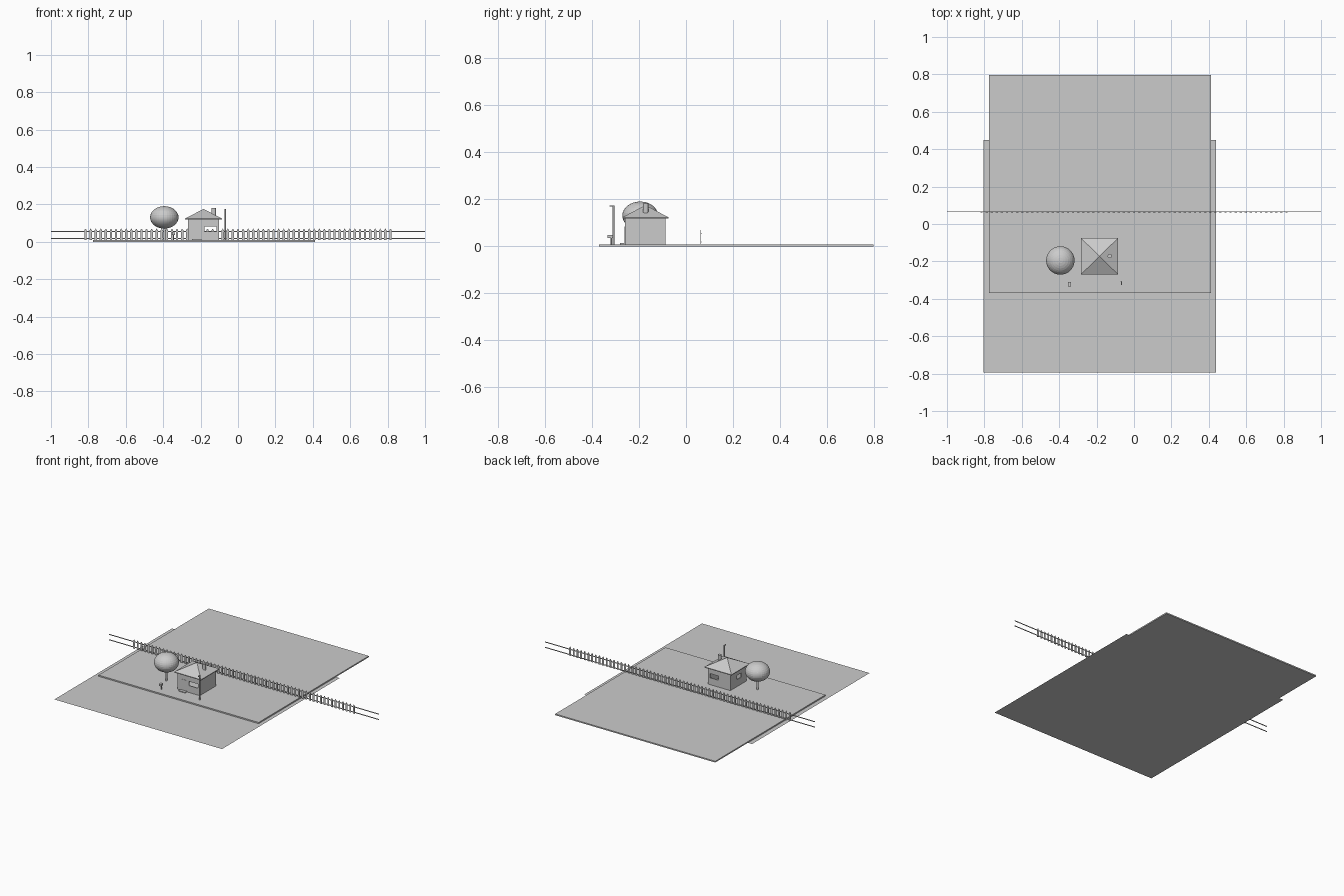
import bpy, bmesh, math
from mathutils import Matrix

if "Cube" in bpy.data.objects:
    bpy.data.objects.remove(bpy.data.objects["Cube"])


def finish(name, bm):
    bmesh.ops.recalc_face_normals(bm, faces=bm.faces[:])
    me = bpy.data.meshes.new(name)
    bm.to_mesh(me)
    bm.free()
    ob = bpy.data.objects.new(name, me)
    bpy.context.collection.objects.link(ob)
    return ob


def box(name, x0, x1, y0, y1, z0, z1):
    bm = bmesh.new()
    m = Matrix.Translation(((x0 + x1) / 2, (y0 + y1) / 2, (z0 + z1) / 2)) \
        @ Matrix.Diagonal((x1 - x0, y1 - y0, z1 - z0, 1))
    bmesh.ops.create_cube(bm, size=1, matrix=m)
    return finish(name, bm)


def cyl(name, x, y, z0, z1, r, n=12):
    bm = bmesh.new()
    bmesh.ops.create_cone(bm, cap_ends=True, segments=n, radius1=r, radius2=r,
                          depth=z1 - z0,
                          matrix=Matrix.Translation((x, y, (z0 + z1) / 2)))
    return finish(name, bm)


def cut(target, *dims):
    c = box("cutter", *dims)
    c.hide_render = True
    c.hide_set(True)
    m = target.modifiers.new("cut", 'BOOLEAN')
    m.operation = 'DIFFERENCE'
    m.solver = 'EXACT'
    m.object = c


# ground sheet and raised lawn slab
bm = bmesh.new()
bm.faces.new([bm.verts.new(p) for p in
              ((-.805, -.795, 0), (.438, -.795, 0), (.438, .45, 0), (-.805, .45, 0))])
finish("ground_sheet", bm)
G = 0.009
box("lawn", -.775, .412, -.37, .797, 0.0005, G)

# hollow house walls with window openings
walls = box("house_walls", -.268, -.101, -.26, -.087, G - .002, .121)
cut(walls, -.262, -.107, -.254, -.093, -.05, .2)
cut(walls, -.18, -.116, -.3, -.05, .055, .083)
cut(walls, -.3, -.24, -.205, -.155, .055, .083)
box("door", -.242, -.2, -.2615, -.259, G, .085)
box("door_step", -.245, -.195, -.281, -.26, G - .001, .014)

# pyramid roof with a thin eave
bm = bmesh.new()
x0, x1, y0, y1 = -.284, -.085, -.27, -.075
corners = ((x0, y0), (x1, y0), (x1, y1), (x0, y1))
low = [bm.verts.new((x, y, .119)) for x, y in corners]
top = [bm.verts.new((x, y, .124)) for x, y in corners]
apex = bm.verts.new((-.1845, -.1725, .176))
bm.faces.new(low)
for i in range(4):
    j = (i + 1) % 4
    bm.faces.new((low[i], low[j], top[j], top[i]))
    bm.faces.new((top[i], top[j], apex))
finish("roof", bm)
cyl("chimney", -.13, -.1715, .135, .182, .0115)

# tree
cyl("tree_trunk", -.393, -.197, G - .002, .09, .006)
bm = bmesh.new()
bmesh.ops.create_uvsphere(bm, u_segments=32, v_segments=16, radius=1,
                          matrix=Matrix.Translation((-.394, -.195, .131))
                          @ Matrix.Diagonal((.076, .076, .06, 1)))
finish("tree_crown", bm)

# street lamp
cyl("lamp_pole", -.067, -.309, G - .002, .175, .004)
box("lamp_arm", -.070, -.064, -.326, -.307, .170, .175)

# mailbox
cyl("mailbox_post", -.345, -.318, G - .002, .038, .003, 8)
box("mailbox", -.353, -.337, -.335, -.311, .036, .049)

# picket fence
F = 0.065
for i, z in enumerate((.019, .055)):
    box(f"fence_rail_{i}", -1, 1, F - .001, F + .002, z - .0025, z + .0025)
bm = bmesh.new()
N, W = 61, .0063
for i in range(N):
    x = -.815 + 1.63 * i / (N - 1)
    prof = ((x - W, .011), (x + W, .011), (x + W, .062), (x, .071), (x - W, .062))
    a = [bm.verts.new((px, F - .003, pz)) for px, pz in prof]
    b = [bm.verts.new((px, F - .0005, pz)) for px, pz in prof]
    bm.faces.new(a)
    bm.faces.new(b[::-1])
    for k in range(5):
        m = (k + 1) % 5
        bm.faces.new((a[k], a[m], b[m], b[k]))
finish("fence_pickets", bm)
